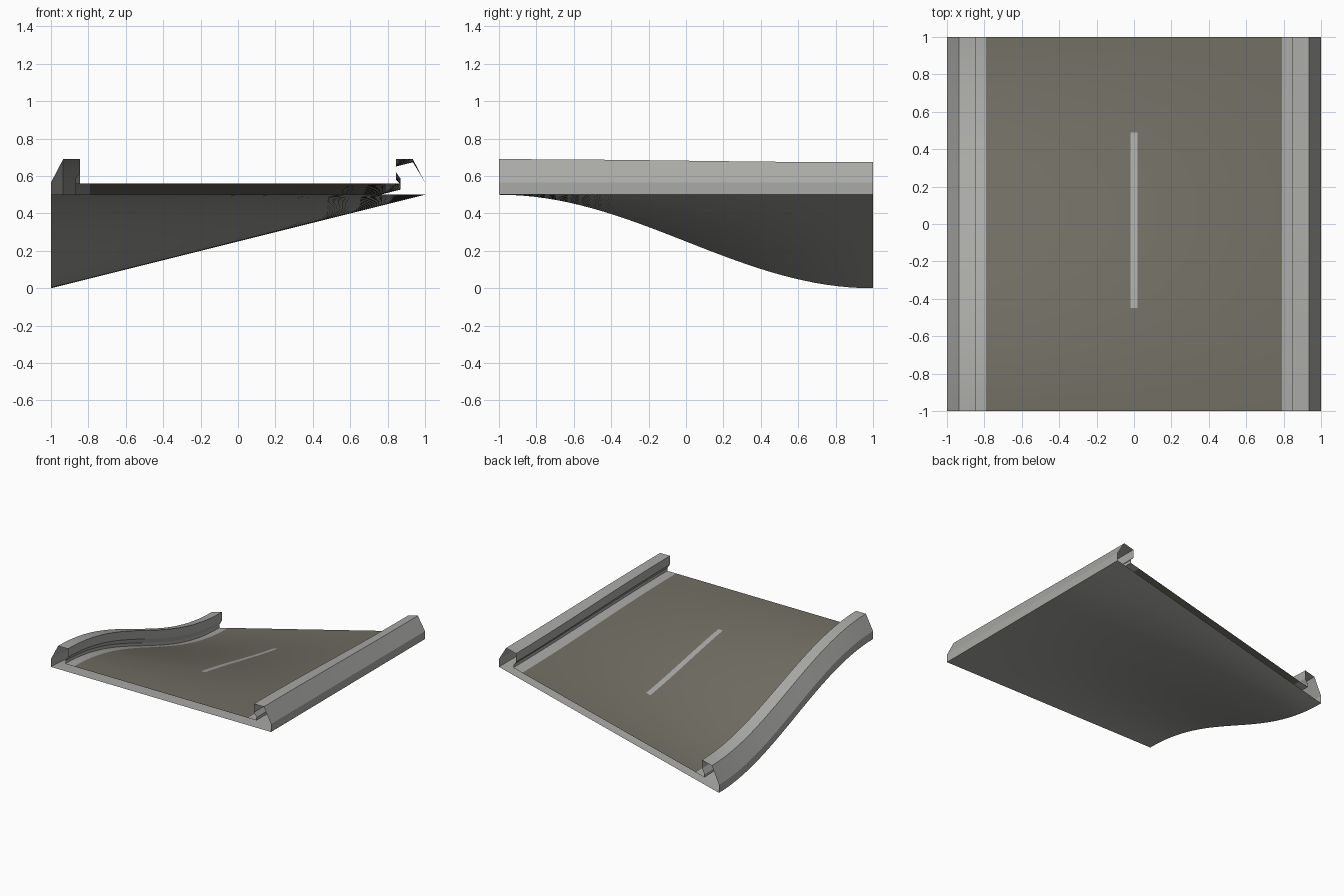
import bpy, math

if "Cube" in bpy.data.objects:
    bpy.data.objects.remove(bpy.data.objects["Cube"])


def material(name, rgb):
    m = bpy.data.materials.new(name)
    m.diffuse_color = (*rgb, 1)
    m.use_nodes = True
    m.node_tree.nodes["Principled BSDF"].inputs["Base Color"].default_value = m.diffuse_color
    return m


GREY = material("light grey kerb", (0.40, 0.40, 0.385))
ROAD = material("olive grey road", (0.165, 0.155, 0.125))


def height(x, y):
    """Base height: right edge level, left edge eases down to the back."""
    drop = 0.5 * (1 + math.sin(y * math.pi / 2))
    return 0.5 - 0.25 * drop * (1 - x)


def sweep(name, profile, mat, y0=-1.0, y1=1.0, n=32):
    """Sweep an open (x, height offset) profile along y over the twisted base."""
    verts, faces, k = [], [], len(profile)
    for i in range(n + 1):
        y = y0 + (y1 - y0) * i / n
        verts += [(x, y, height(x, y) + h) for x, h in profile]
    for i in range(n):
        for j in range(k - 1):
            a = i * k + j
            faces.append((a, a + 1, a + k + 1, a + k))
    me = bpy.data.meshes.new(name)
    me.from_pydata(verts, [], faces)
    me.materials.append(mat)
    ob = bpy.data.objects.new(name, me)
    bpy.context.collection.objects.link(ob)
    bpy.context.view_layer.objects.active = ob
    ob.select_set(True)
    bpy.ops.object.shade_smooth_by_angle(angle=math.radians(20))
    ob.select_set(False)
    return ob


def span(x0, x1, h, n=10):
    return [(x0 + (x1 - x0) * i / n, h) for i in range(n + 1)]


# kerbs with an undercut inner side, both left to right so normals face out
right = [(0.79, 0.06), (0.87, 0.06), (0.87, 0.085), (0.845, 0.12),
         (0.845, 0.19), (0.935, 0.19), (1.0, 0.065), (1.0, 0.0)]
left = [(-x, h) for x, h in reversed(right)]
sweep("right_kerb", right, GREY)
sweep("left_kerb", left, GREY)

# driving surface and hollow underside (ends stay open)
sweep("road_surface", span(-0.79, 0.79, 0.06), ROAD)
sweep("underside", span(1, -1, 0.0), GREY)

# thin centre line
sweep("centre_line", [(-0.02, 0.062), (0.02, 0.062)], GREY, -0.45, 0.49)
